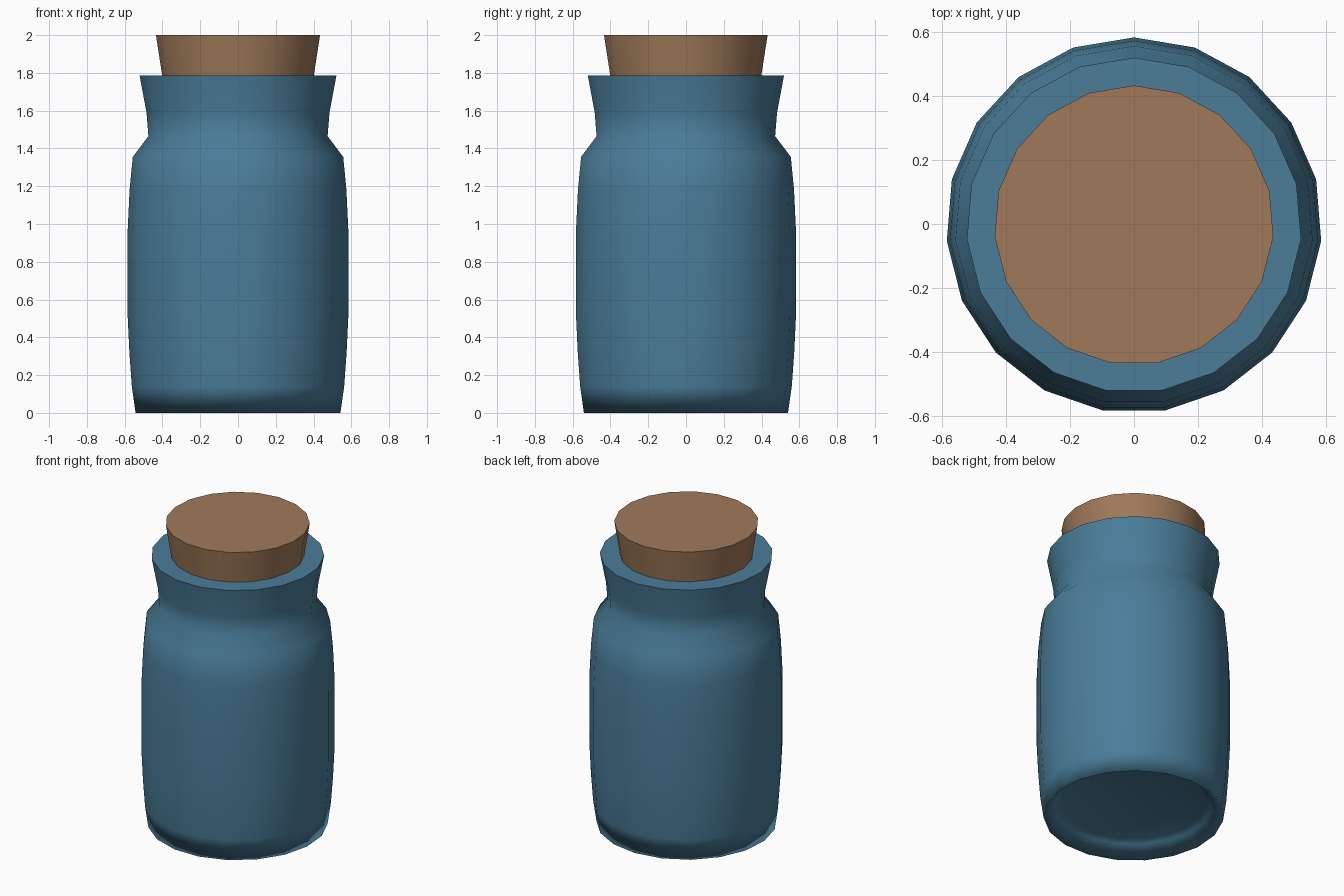
import bpy, bmesh, math

if "Cube" in bpy.data.objects:
    bpy.data.objects.remove(bpy.data.objects["Cube"])

SIDES = 19
Y_SHIFT = -0.004   # centres the odd-sided outline on y = 0


def material(name, rgb):
    m = bpy.data.materials.new(name)
    m.diffuse_color = (*rgb, 1.0)
    m.use_nodes = True
    m.node_tree.nodes["Principled BSDF"].inputs["Base Color"].default_value = m.diffuse_color
    return m


def lathe(name, profile, mat):
    """Spin (radius, z) points around z and cap both ends with flat discs."""
    bm = bmesh.new()
    rings = []
    for r, z in profile:
        ring = []
        for k in range(SIDES):
            a = math.pi / 2 + k * 2 * math.pi / SIDES
            ring.append(bm.verts.new((r * math.cos(a), r * math.sin(a) + Y_SHIFT, z)))
        rings.append(ring)
    for lo, hi in zip(rings, rings[1:]):
        for k in range(SIDES):
            n = (k + 1) % SIDES
            bm.faces.new((lo[k], lo[n], hi[n], hi[k])).smooth = True
    bm.faces.new(rings[0][::-1]).smooth = False
    bm.faces.new(rings[-1]).smooth = False
    me = bpy.data.meshes.new(name)
    bm.to_mesh(me)
    bm.free()
    me.materials.append(mat)
    ob = bpy.data.objects.new(name, me)
    bpy.context.collection.objects.link(ob)
    return ob


blue = material("blue glaze", (0.069, 0.205, 0.32))
brown = material("cork brown", (0.35, 0.195, 0.102))

# Jar: recessed base, bulging body, shoulder, flared neck
jar = lathe("jar", [
    (0.44, 0.09), (0.475, 0.075), (0.544, 0.0),
    (0.564, 0.14), (0.577, 0.32), (0.586, 0.51), (0.586, 0.97),
    (0.576, 1.18), (0.559, 1.355),
    (0.476, 1.465), (0.486, 1.59), (0.523, 1.787),
], blue)
jar.data.polygons[-2].use_smooth = True   # base blends into its recess

# Cork stopper, widening upward
lathe("cork_stopper", [(0.401, 1.775), (0.436, 2.0)], brown)
